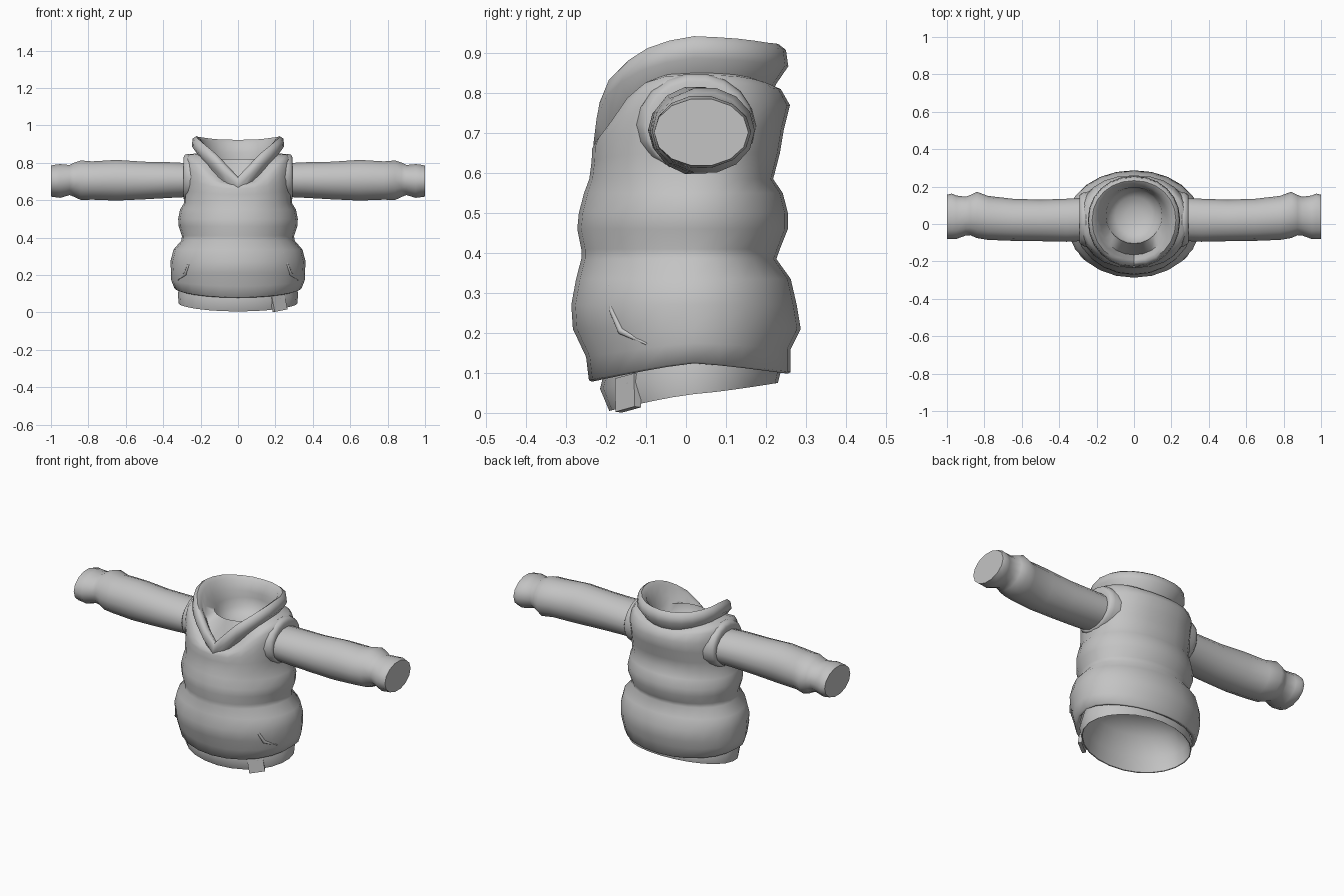
import bpy
import bmesh
from math import sin, cos, pi, radians, copysign

cube = bpy.data.objects.get("Cube")
if cube:
    bpy.data.objects.remove(cube, do_unlink=True)

grey = bpy.data.materials.new("grey fabric")
grey.use_nodes = True
colour = (0.55, 0.55, 0.55, 1)
grey.diffuse_color = colour
grey.node_tree.nodes["Principled BSDF"].inputs["Base Color"].default_value = colour

SIDES = 24
MIDDLE = 0.02  # y of the garment's centre line


def angles(count=SIDES):
    """Angles around the body, starting at the centre front."""
    return [2 * pi * i / count for i in range(count)]


def power(value, exponent):
    return copysign(abs(value) ** exponent, value)


def outline(t, width, front, back, squareness=2.0):
    """Point on an oval with its own front and back depth."""
    depth = power(cos(t), 2 / squareness)
    reach = MIDDLE - front if depth > 0 else back - MIDDLE
    return width * power(sin(t), 2 / squareness), MIDDLE - depth * reach


def level_ring(width, front, back, z, front_shift=0, back_shift=0):
    """Ring at height z whose front and back may be raised or lowered."""
    falloff = 1.2 if z < 0.3 else 3
    squareness = 2.03 if z < 0.56 else 2.3
    ring = []
    for t in angles():
        shift = front_shift if cos(t) > 0 else back_shift
        ring.append((*outline(t, width, front, back, squareness),
                     z + shift * abs(cos(t)) ** falloff))
    return ring


def loft(name, rings, cap_start=False, cap_end=False, sharp=50):
    """Skin a list of equal rings and shade the result smooth."""
    bm = bmesh.new()
    loops = [[bm.verts.new(p) for p in ring] for ring in rings]
    count = len(loops[0])
    for low, high in zip(loops, loops[1:]):
        for i in range(count):
            j = (i + 1) % count
            bm.faces.new((low[i], low[j], high[j], high[i]))
    if cap_start:
        bm.faces.new(loops[0])
    if cap_end:
        bm.faces.new(loops[-1])
    bmesh.ops.recalc_face_normals(bm, faces=bm.faces)
    mesh = bpy.data.meshes.new(name)
    bm.to_mesh(mesh)
    bm.free()
    return finish(bpy.data.objects.new(name, mesh), sharp)


def finish(obj, sharp=None):
    bpy.context.collection.objects.link(obj)
    obj.data.materials.append(grey)
    if sharp:
        bpy.ops.object.select_all(action="DESELECT")
        obj.select_set(True)
        bpy.context.view_layer.objects.active = obj
        bpy.ops.object.shade_smooth_by_angle(angle=radians(sharp))
    return obj


# Quilted body: width, front, back, height, front shift, back shift
body_rows = [
    (.318, -.212, .232, .14, -.048, -.028),
    (.33, -.235, .255, .124, -.046, -.026),
    (.34, -.243, .262, .128, -.046, -.026),
    (.358, -.25, .262, .175, -.035, -.015),
    (.357, -.283, .287, .21),
    (.362, -.287, .277, .27),
    (.345, -.275, .262, .335),
    (.302, -.262, .226, .385),
    (.3, -.262, .235, .41),
    (.317, -.272, .255, .46),
    (.32, -.268, .255, .5),
    (.31, -.255, .242, .55),
    (.288, -.242, .218, .585),
    (.288, -.236, .235, .65, -.02),
    (.29, -.235, .245, .71, -.05),
    (.291, -.225, .26, .77, -.09),
    (.286, -.215, .237, .82, -.14, -.01),
    (.27, -.205, .225, .845, -.16, -.03),
    (.2, -.18, .2, .852, -.165, -.03),
]
loft("body", [level_ring(*row) for row in body_rows], sharp=70)

# Waistband under the hem, closed inside by a shallow hollow
band_rows = [
    (.305, -.2, .23, .16, -.04, -.03),
    (.322, -.215, .236, .1, -.04, .0),
    (.317, -.192, .23, .047, -.042, .028),
    (.313, -.188, .227, .049, -.042, .028),
    (.302, -.18, .215, .12, -.03, .0),
    (.25, -.15, .17, .2),
    (.14, -.08, .1, .25),
    (.05, -.02, .05, .26),
]
loft("waistband", [level_ring(*row) for row in band_rows], cap_end=True)

# Open collar: the rim falls from the sides into a V at the front
rim_heights = [(0, .725), (.26, .79), (.52, .847), (.8, .885), (1.1, .918),
               (1.5, .943), (2, .938), (2.6, .926), (pi, .922)]


def rim_height(t):
    t = min(t, 2 * pi - t)
    for (a, low), (b, high) in zip(rim_heights, rim_heights[1:]):
        if t <= b + 1e-6:
            return low + (high - low) * (t - a) / (b - a)


# Collar section from the outer base over the rim: width, front, back, drop
collar_rows = [
    (.19, -.19, .2, .16),
    (.213, -.212, .225, .1),
    (.247, -.232, .256, .055),
    (.243, -.224, .25, .014),
    (.224, -.206, .232, 0),
    (.2, -.186, .21, .018),
    (.18, -.165, .195, .07),
]
collar = [[(*outline(t, w, f, b, 2.1), rim_height(t) - drop) for t in angles()]
          for w, f, b, drop in collar_rows]
# Neck hole with a bowl-shaped lining
for radius, z in ((.15, .82), (.142, .77), (.1, .735), (.045, .715)):
    collar.append([(radius * sin(t), .045 - radius * cos(t), z) for t in angles()])
loft("collar", collar, cap_end=True, sharp=60)

# Sleeve sections: distance out, front, back, bottom, top
sleeve_rows = [
    (.26, -.09, .14, .615, .8),
    (.36, -.095, .135, .61, .805),
    (.5, -.092, .13, .602, .808),
    (.65, -.09, .135, .595, .818),
    (.78, -.085, .15, .6, .81),
    (.84, -.075, .172, .598, .815),
    (.875, -.06, .155, .615, .803),
    (.9, -.062, .146, .625, .79),
    (.95, -.08, .152, .61, .795),
    (.975, -.08, .163, .613, .792),
    (1, -.08, .156, .617, .787),
]
# Puffed armhole that rounds the shoulder into the sleeve
armhole_rows = [
    (.23, -.13, .175, .595, .84),
    (.265, -.12, .17, .595, .85),
    (.283, -.11, .163, .6, .845),
    (.292, -.1, .152, .607, .83),
    (.29, -.085, .135, .62, .8),
]


def tube(name, rows, side, count, sharp):
    rings = []
    for x, front, back, bottom, top in rows:
        rings.append([(side * x,
                       (front + back) / 2 + (back - front) / 2 * cos(t),
                       (bottom + top) / 2 + (top - bottom) / 2 * sin(t))
                      for t in angles(count)])
    loft(name, rings, cap_start=True, cap_end=True, sharp=sharp)


def pocket(name, side):
    """Raised pocket edge that sweeps back around the hip."""
    curve = bpy.data.curves.new(name, "CURVE")
    curve.dimensions = "3D"
    curve.bevel_depth = 0.009
    curve.bevel_resolution = 2
    path = [(.243, -.192, .32, .3), (.264, -.185, .255, .8),
            (.282, -.163, .205, 1), (.322, -.098, .172, .3)]
    spline = curve.splines.new("POLY")
    spline.points.add(len(path) - 1)
    for point, (x, y, z, radius) in zip(spline.points, path):
        point.co = (side * x, y, z, 1)
        point.radius = radius
    finish(bpy.data.objects.new(name, curve))


for label, side in (("left", 1), ("right", -1)):
    tube(label + "_sleeve", sleeve_rows, side, 14, 50)
    tube(label + "_armhole", armhole_rows, side, 18, 75)
    pocket(label + "_pocket_edge", side)

# Small fabric tab lying against the waistband on the left
bpy.ops.mesh.primitive_cube_add(size=1, location=(.217, -.145, .05))
tab = bpy.context.object
tab.name = "waistband_tab"
tab.scale = (.084, .02, .085)
tab.rotation_euler = (radians(-6), radians(-9), radians(35))
tab.data.materials.append(grey)
